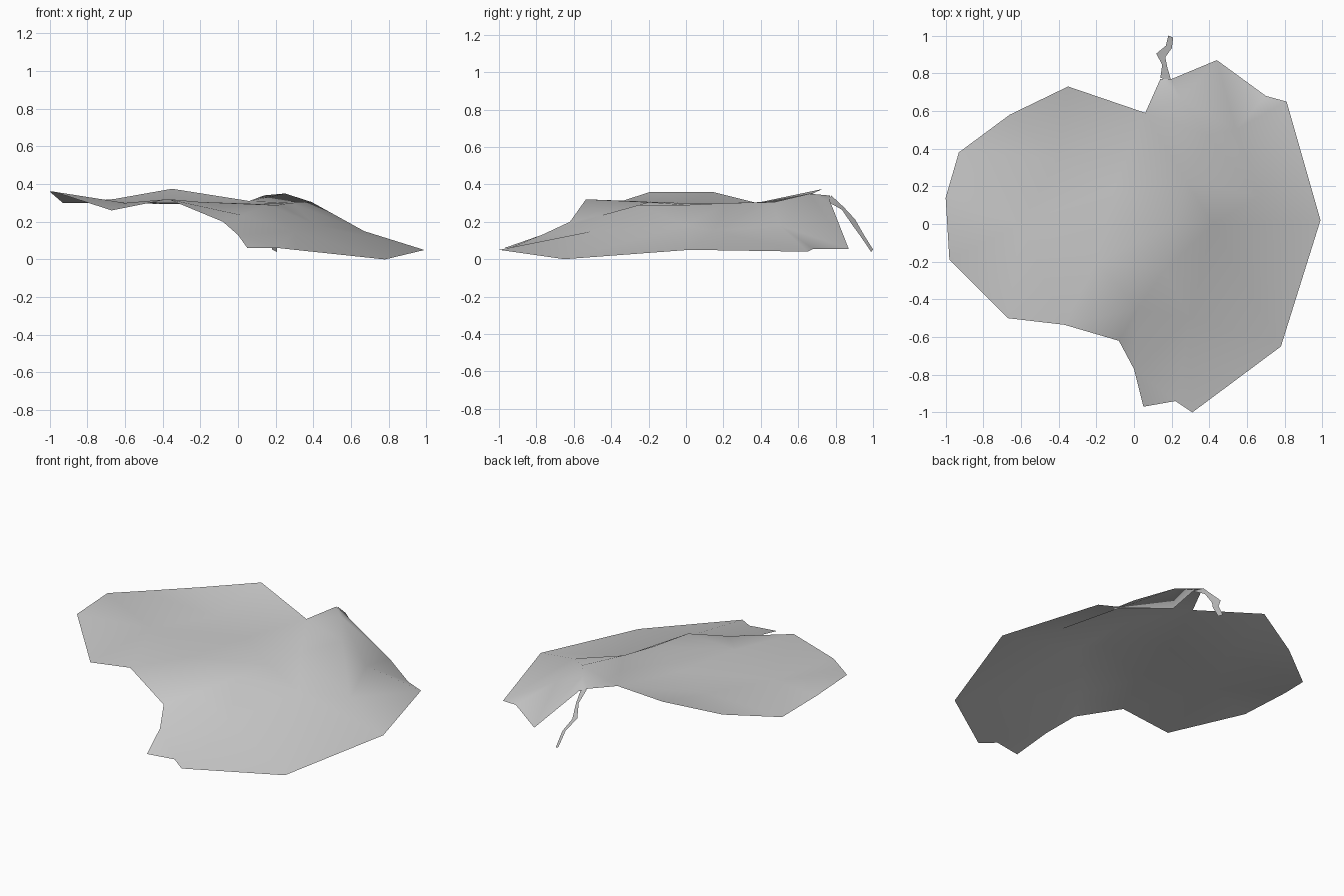
import bpy
from mathutils import Vector
from mathutils.geometry import delaunay_2d_cdt

cube = bpy.data.objects.get("Cube")
if cube:
    bpy.data.objects.remove(cube, do_unlink=True)


def make_material(name, colour):
    material = bpy.data.materials.new(name)
    material.use_nodes = True
    material.diffuse_color = colour
    shader = material.node_tree.nodes["Principled BSDF"]
    shader.inputs["Base Color"].default_value = colour
    return material


def make_sheet(name, points, faces, material):
    """Thin smooth-shaded surface whose faces all point upward."""
    mesh = bpy.data.meshes.new(name)
    mesh.from_pydata(points, [], faces)
    mesh.materials.append(material)
    for face in mesh.polygons:
        if face.normal.z < 0:
            face.flip()
        face.use_smooth = True
    mesh.update()
    sheet = bpy.data.objects.new(name, mesh)
    bpy.context.collection.objects.link(sheet)
    return sheet


grey = make_material("leaf grey", (0.6, 0.6, 0.6, 1))

# Leaf margin, counter-clockwise from the notch beside the stem
raised_margin = [
    (.06, .59, .31), (-.35, .73, .375), (-.66, .58, .32), (-.93, .38, .3),
    (-1, .14, .36), (-.98, -.19, .36), (-.67, -.5, .26), (-.37, -.535, .32),
    (-.08, -.62, .2),
]
drooping_margin = [
    (0, -.77, .13), (.05, -.97, .06), (.22, -.94, .06), (.31, -1, .05),
    (.78, -.65, 0), (.99, .02, .05), (.81, .65, .04), (.7, .68, .055),
    (.44, .87, .055),
]
stem_base = [(.2, .77, .31), (.14, .77, .34)]

# Inner folds: level left half, the curved crest, and the falling right half
level_half = [(-.6, 0, .3), (-.4, .35, .295), (-.2, -.2, .305),
              (-.1, .2, .295)]
crest = [(.25, .66, .35), (.39, .47, .305), (.28, .22, .3), (.22, 0, .29),
         (.16, -.25, .29), (.02, -.45, .235)]
falling_half = [(.54, .5, .18), (.42, 0, .18), (.67, .15, .15),
                (.3, -.5, .15)]

margin = raised_margin + drooping_margin + stem_base
points = [Vector(p) for p in margin + level_half + crest + falling_half]
count = len(margin)
border = [(i, (i + 1) % count) for i in range(count)]

# Triangulate the blade inside its margin
flat, _, triangles, origins, _, _ = delaunay_2d_cdt(
    [p.xy for p in points], border, [], 1, 0.0001)
blade_points = [points[source[0]] for source in origins]
make_sheet("leaf_blade", blade_points, triangles, grey)

# Crooked stem as a narrow tilted ribbon along its centre path
path = [(.17, .765, .325), (.163, .84, .27), (.142, .895, .2),
        (.185, .94, .13), (.195, .995, .045)]
half_widths = [.03, .013, .024, .016, .013]
stem_points = []
for point, half in zip(path, half_widths):
    centre = Vector(point)
    side = Vector((half, -half * 0.4, -half * 0.5))
    stem_points += [centre - side, centre + side]
stem_faces = [(2 * i, 2 * i + 1, 2 * i + 3, 2 * i + 2)
              for i in range(len(path) - 1)]
make_sheet("leaf_stem", stem_points, stem_faces, grey)
